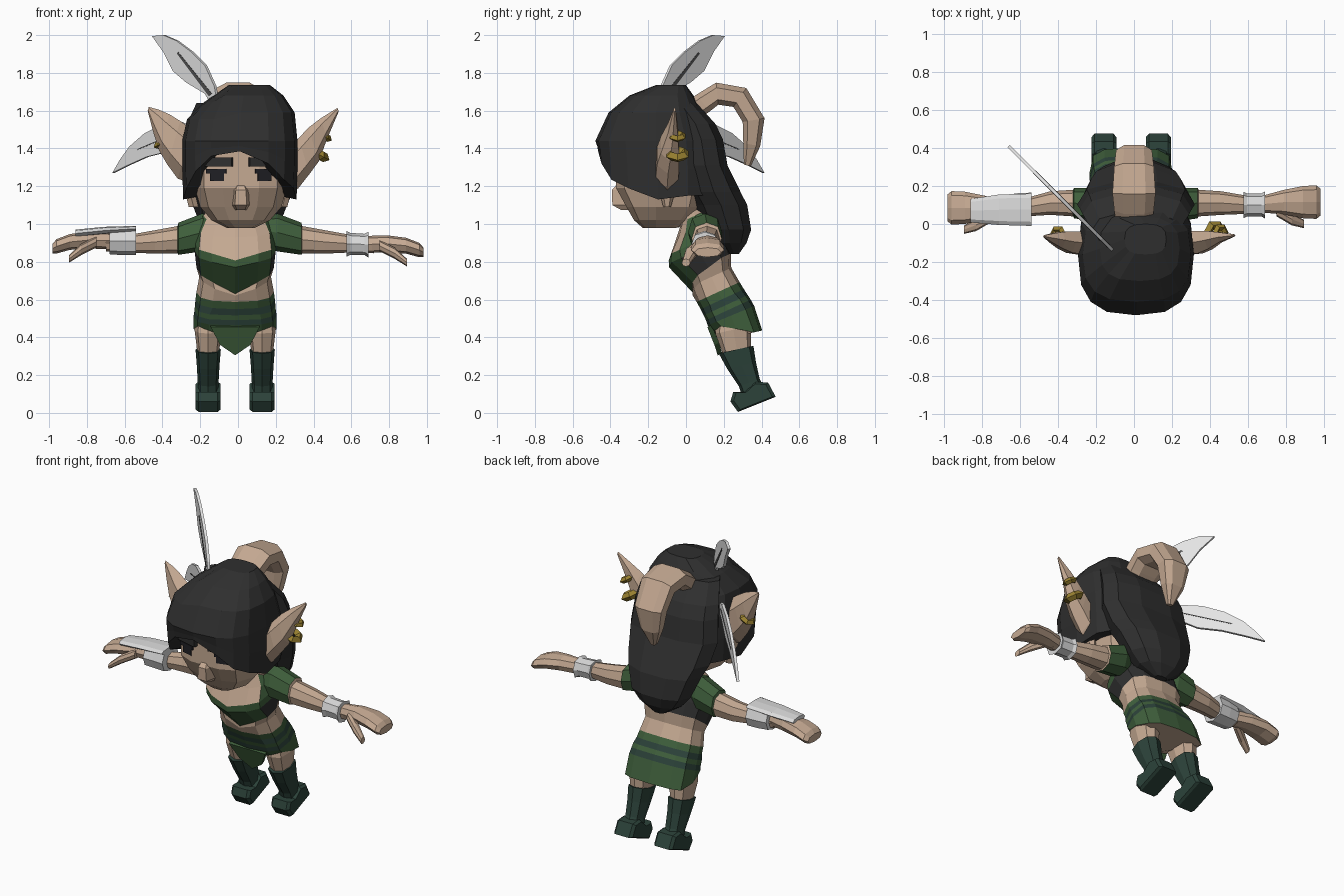
import bpy, bmesh, math
from mathutils import Vector as V, Matrix


def mat(name, r, g, b):
    m = bpy.data.materials.new(name)
    m.diffuse_color = (r, g, b, 1)
    return m


SKIN = mat("skin", .56, .40, .29)
GREEN = mat("leaf green", .05, .115, .045)
DARK = mat("dark green", .025, .055, .042)
HAIR = mat("black hair", .028, .028, .028)
SILVER = mat("silver", .70, .70, .70)
FEATHER = mat("feather white", .78, .78, .78)
GOLD = mat("gold", .32, .22, .03)
INK = mat("eye black", .014, .014, .018)
QUILL = mat("quill grey", .08, .08, .08)
CX = -.015  # body centre line


def build(name, verts, faces, mats, rule=None):
    me = bpy.data.meshes.new(name)
    me.from_pydata([tuple(v) for v in verts], [], faces)
    bm = bmesh.new()
    bm.from_mesh(me)
    bmesh.ops.recalc_face_normals(bm, faces=bm.faces)
    bm.to_mesh(me)
    bm.free()
    for m in mats:
        me.materials.append(m)
    if rule:
        for p in me.polygons:
            p.material_index = rule(p.center, p.normal, p.index)
    ob = bpy.data.objects.new(name, me)
    bpy.context.collection.objects.link(ob)
    return ob


def ring(c, u, v, n=8, power=1.0, phase=0.0):
    pts = []
    for i in range(n):
        a = 2 * math.pi * (i + phase) / n - math.pi / 2
        k, s = math.cos(a), math.sin(a)
        pts.append(V(c) + V(u) * math.copysign(abs(k) ** power, k)
                   + V(v) * math.copysign(abs(s) ** power, s))
    return pts


def loft(name, rings, mats, rule=None):
    n = len(rings[0])
    faces = [(r * n + i, r * n + (i + 1) % n, (r + 1) * n + (i + 1) % n, (r + 1) * n + i)
             for r in range(len(rings) - 1) for i in range(n)]
    faces += [tuple(range(n)), tuple(range((len(rings) - 1) * n, len(rings) * n))]
    return build(name, [p for r in rings for p in r], faces, mats, rule)


def prism(name, pts, off, m):
    """Flat outline thickened both ways along off."""
    return loft(name, [[V(p) - V(off) for p in pts], [V(p) + V(off) for p in pts]], [m])


def box(name, c, half, rz, m):
    R = Matrix.Rotation(rz, 3, 'Z')
    q = [(-1, -1), (1, -1), (1, 1), (-1, 1)]
    return loft(name, [[V(c) + R @ V((half[0] * a, half[1] * b, half[2] * k)) for a, b in q]
                       for k in (-1, 1)], [m])


# Torso with skirt bands, bare waist and bodice, leaning forward
N = 12
body = [(.285, .41, .22, .13, .2), (.238, .515, .22, .135, .38), (.224, .545, .215, .13, .42),
        (.21, .57, .213, .128, .42), (.192, .602, .21, .126, .42), (.17, .64, .205, .125, .42),
        (.135, .72, .19, .115, .42), (.12, .79, .205, .13, .42), (.06, .86, .215, .165, .42),
        (.045, .9, .215, .15, .42), (.06, .98, .205, .12, .42), (.05, 1.045, .17, .08, .42),
        (.03, 1.08, .09, .06, .42)]
rows = [ring((CX, y, z), (w, 0, 0), (0, d * .91, d * t), N, .66 if z < .6 else .8)
        for y, z, w, d, t in body]
# raised hem over the thighs, pointed lower edge and scooped neckline of the bodice
for r, k, dy, dz in ((0, 1, -.025, .05), (0, 2, -.025, .065), (0, 3, -.02, .035), (6, 0, .005, -.05),
                     (6, 1, 0, -.02), (7, 0, .04, -.105), (7, 1, .02, -.05), (7, 2, .01, -.03),
                     (7, 3, 0, -.02), (8, 0, 0, -.02), (9, 0, 0, -.03)):
    for q in {k, -k % N}:
        rows[r][q] += V((0, dy, dz))


def body_rule(c, n, i):
    seg, k = divmod(i, N)
    f = min(k, N - 1 - k)  # 0 front centre .. 5 back centre
    if seg < 5:
        return 2 if seg in (1, 3) else 1
    if seg in (5, 6):
        return 0
    if seg == 7:
        return 1 if f < 2 else 3
    if seg == 8:
        return 1 if f < 3 else 3
    return 1 if seg < 11 and f in (2, 3) else 0


loft("torso", rows, [SKIN, GREEN, DARK, HAIR], body_rule)
prism("skirt_flap", [(CX - .13, .125, .46), (CX + .13, .125, .46), (CX + .08, .162, .365),
                     (CX, .18, .31), (CX - .08, .162, .365)], (0, .012, .005), GREEN)
loft("neck", [ring((0, y, z), (w, 0, 0), (0, w, .02), 8)
              for y, z, w in [(.06, 1.0, .11), (.01, 1.08, .08), (-.06, 1.15, .08)]], [SKIN])

# Legs and boots
for s, side in ((-1, "left"), (1, "right")):
    x = CX + s * .143
    loft(side + "_leg", [ring((x, y, z), (w, 0, 0), (0, d, .02), 8, .8)
                         for y, z, w, d in [(.235, .53, .06, .07), (.25, .44, .072, .095),
                                            (.275, .3, .055, .068)]], [SKIN])
    loft(side + "_boot_shaft", [ring((x, y, z), (w, 0, 0), (0, d, .02), 8, .8)
                                for y, z, w, d in [(.265, .335, .067, .092), (.295, .25, .06, .075),
                                                   (.335, .16, .055, .055), (.36, .1, .055, .06)]], [DARK])
    foot = [(.275, .005), (.475, .085), (.435, .16), (.37, .165), (.31, .11), (.25, .11), (.235, .06)]
    fc = V((.35, .09))
    loft(side + "_foot", [[(x + k, fc.x + (y - fc.x) * f, fc.y + (z - fc.y) * f) for y, z in foot]
                          for k, f in ((-.066, .85), (-.05, 1), (.05, 1), (.066, .85))], [DARK])

# Arms with short sleeves, mitten hands and thumbs
for s, side in ((-1, "left"), (1, "right")):
    o = .01
    hy, hz = (-.03, .02) if s < 0 else (0, 0)

    def limb(name, data, mats, rule=None):
        loft(side + name, [ring((s * x + o, y, z), (0, a, 0), (0, 0, b), 8, .85)
                           for x, y, z, a, b in data], mats, rule)
    limb("_arm", [(.14, .09, .96, .07, .085), (.2, .1, .955, .09, .1), (.325, .11, .922, .08, .085),
                  (.33, .11, .917, .07, .072), (.45, .11, .905, .062, .062),
                  (.6, .1 + hy / 2, .895, .046, .045), (.71, .105 + hy, .89 + hz / 2, .045, .045)],
         [SKIN, GREEN], lambda c, n, i: 1 if s * (c.x - o) < .3275 else 0)
    o = -.01 if s < 0 else .01
    limb("_hand", [(.67, .105 + hy, .892 + hz, .045, .045), (.78, .115 + hy, .895 + hz, .065, .045),
                   (.88, .115 + hy, .885 + hz, .085, .042), (.95, .115 + hy, .862 + hz, .088, .038),
                   (.972, .115 + hy, .85 + hz, .07, .025)], [SKIN])
    limb("_thumb", [(.74, .07 + hy, .885 + hz, .03, .03), (.82, .025 + hy, .845 + hz, .032, .03),
                    (.885, .0 + hy, .795 + hz, .022, .02)], [SKIN])
    if s > 0:
        limb("_bracer", [(.565, .1, .895, .07, .068), (.585, .1, .895, .06, .058),
                         (.66, .1, .892, .06, .056), (.68, .1, .89, .072, .068)], [SILVER])
    else:
        limb("_bracer", [(.53, .08, .91, .085, .075), (.6, .08, .91, .082, .075),
                         (.67, .075, .91, .078, .07)], [SILVER])
        limb("_bracer_plate", [(.53, .075, .975, .085, .015), (.7, .075, .965, .08, .02),
                               (.85, .07, .95, .062, .02)], [SILVER])

# Head: flat-fronted rings
HX = .015
half = [(.4, -1), (.8, -.82), (1, -.2), (.8, .7), (.35, 1)]
outline = half + [(-a, b) for a, b in reversed(half)]
loft("head", [[(HX + w * a, cy + d * b, z) for a, b in outline]
              for z, cy, w, d in [(.98, -.14, .075, .09), (1.02, -.13, .155, .145), (1.09, -.12, .215, .195),
                                  (1.19, -.13, .243, .24), (1.4, -.13, .245, .24), (1.55, -.13, .2, .2)]],
     [SKIN])
loft("nose", [[(HX + a * w, yb if b else yf, z) for a, b in ((-1.2, 1), (-.7, 0), (.7, 0), (1.2, 1))]
              for z, w, yf, yb in [(1.075, .03, -.345, -.28), (1.1, .045, -.39, -.28),
                                   (1.18, .038, -.392, -.34), (1.205, .026, -.37, -.34)]], [SKIN])

ears = {1: [(.24, -.1, 1.25, .06, .1), (.29, -.1, 1.29, .07, .1), (.35, -.095, 1.36, .068, .095),
            (.4, -.085, 1.42, .055, .09), (.455, -.07, 1.505, .03, .055), (.53, -.06, 1.605, .006, .01)],
        -1: [(.23, -.1, 1.33, .06, .11), (.28, -.1, 1.37, .07, .13), (.34, -.095, 1.43, .065, .115),
             (.39, -.085, 1.485, .05, .095), (.435, -.075, 1.55, .028, .055), (.475, -.065, 1.61, .006, .01)]}
for s, side in ((-1, "left"), (1, "right")):
    # Eyes, lids and brows
    box(side + "_eye", (HX + s * .125, -.358, 1.255), (.038, .0045, .028), s * .27, INK)
    box(side + "_eyelid", (HX + s * .13, -.36, 1.28), (.055, .0045, .012), s * .27, INK)
    box(side + "_brow", (HX + s * .13, -.365, 1.328), (.088, .014, .024), s * .27, HAIR)
    # Pointed ears
    loft(side + "_ear", [ring((s * x, y, z), (0, a, 0), (-s * b * .3, 0, b), 6)
                         for x, y, z, a, b in ears[s]], [SKIN])
    loft(side + "_earlobe", [ring((s * x, -.1, z), (.03, 0, 0), (0, w, 0), 6)
                             for x, z, w in [(.275, 1.34, .065), (.262, 1.2, .05), (.235, 1.09, .02)]], [SKIN])


def earring(name, c, R, tilt):
    bpy.ops.mesh.primitive_torus_add(major_segments=6, minor_segments=4, major_radius=R,
                                     minor_radius=R * .6, location=c, rotation=(0, tilt, 0))
    ob = bpy.context.object
    ob.name = name
    ob.data.materials.append(GOLD)


earring("right_upper_earring", (.455, -.045, 1.465), .03, .5)
earring("right_lower_earring", (.425, -.045, 1.37), .042, .5)
earring("left_earring", (-.4, -.06, 1.43), .033, -.5)

# Hair cap: crown to a hem that rises over the face
HC = 16
cap = []
for cx, yf, yb, w, z in [(.06, -.16, .0, .11, 1.735), (.03, -.3, .04, .21, 1.68), (.015, -.41, .09, .285, 1.59),
                         (.01, -.48, .16, .305, 1.44), (.01, -.47, .17, .305, 1.3), (.01, -.465, .17, .3, 1.0)]:
    r = ring((cx, (yf + yb) / 2, z), (w, 0, 0), (0, (yb - yf) / 2, 0), HC, .72)
    if z > 1.5:
        for p in r:
            if p.x < -.08:
                p.z -= .035
    cap.append(r)
hem = [1.385, 1.32, 1.235, 1.19, 1.13] + [1.15] * 7 + [1.13, 1.19, 1.28, 1.36]
for i, h in enumerate(hem):
    cap[5][i].z = h
    cap[4][i].z = h + (1.44 - h) * .5
mid = V((.01, -.15, 0))
cap.append([V((mid.x + (p.x - mid.x) * .68, mid.y + (p.y - mid.y) * .66, p.z + .02)) for p in cap[5]])
loft("hair_cap", cap, [HAIR])
# Long hair hanging down the back
mane = [(1.64, -.12, .06, .23), (1.53, -.06, .16, .28), (1.45, -.04, .2, .295), (1.31, -.02, .225, .31),
        (1.17, .0, .295, .28), (1.1, .04, .33, .25), (.97, .1, .35, .2), (.9, .14, .325, .14),
        (.84, .23, .28, .04)]
loft("hair_back", [ring((.01, (a + b) / 2, z), (w, 0, 0), (0, (b - a) / 2, 0), 10, .85, .5)
                   for z, a, b, w in mane], [HAIR])

# Curled horn-like tail at the back of the head
curl = [(-.02, 1.56, .09, .06, -.8), (.09, 1.64, .11, .06, -.7), (.165, 1.69, .12, .062, -.1),
        (.285, 1.67, .11, .064, .6), (.358, 1.55, .1, .062, 1.4), (.348, 1.42, .07, .048, 1.75),
        (.325, 1.31, .02, .02, 1.8)]
loft("back_curl", [ring((0, y, z), (w, 0, 0), (0, math.sin(a) * d, math.cos(a) * d), 8, .7, .5)
                   for y, z, w, d, a in curl], [SKIN])


# Two feathers lying in one diagonal upright plane
def feather(name, outline, shaft):
    (a, b), (c, d) = shaft

    def put(pts):
        return [(-s, s - .25, z) for s, z in pts]
    prism(name, put(outline), (.006, .006, 0), FEATHER)
    prism(name + "_shaft", put([(a - .008, b), (a + .008, b - .012), (c + .006, d - .008), (c, d)]),
          (.0075, .0075, 0), QUILL)


feather("top_feather", [(.1, 1.62), (.12, 1.73), (.17, 1.84), (.24, 1.91), (.32, 1.97), (.39, 2.0),
                        (.45, 1.995), (.39, 1.91), (.34, 1.81), (.27, 1.75), (.17, 1.69), (.13, 1.62)],
        ((.14, 1.69), (.31, 1.91)))
feather("side_feather", [(.22, 1.5), (.3, 1.54), (.4, 1.525), (.49, 1.48), (.57, 1.41), (.62, 1.34),
                         (.66, 1.27), (.58, 1.31), (.48, 1.355), (.38, 1.38), (.31, 1.43), (.22, 1.47)],
        ((.29, 1.5), (.52, 1.4)))
